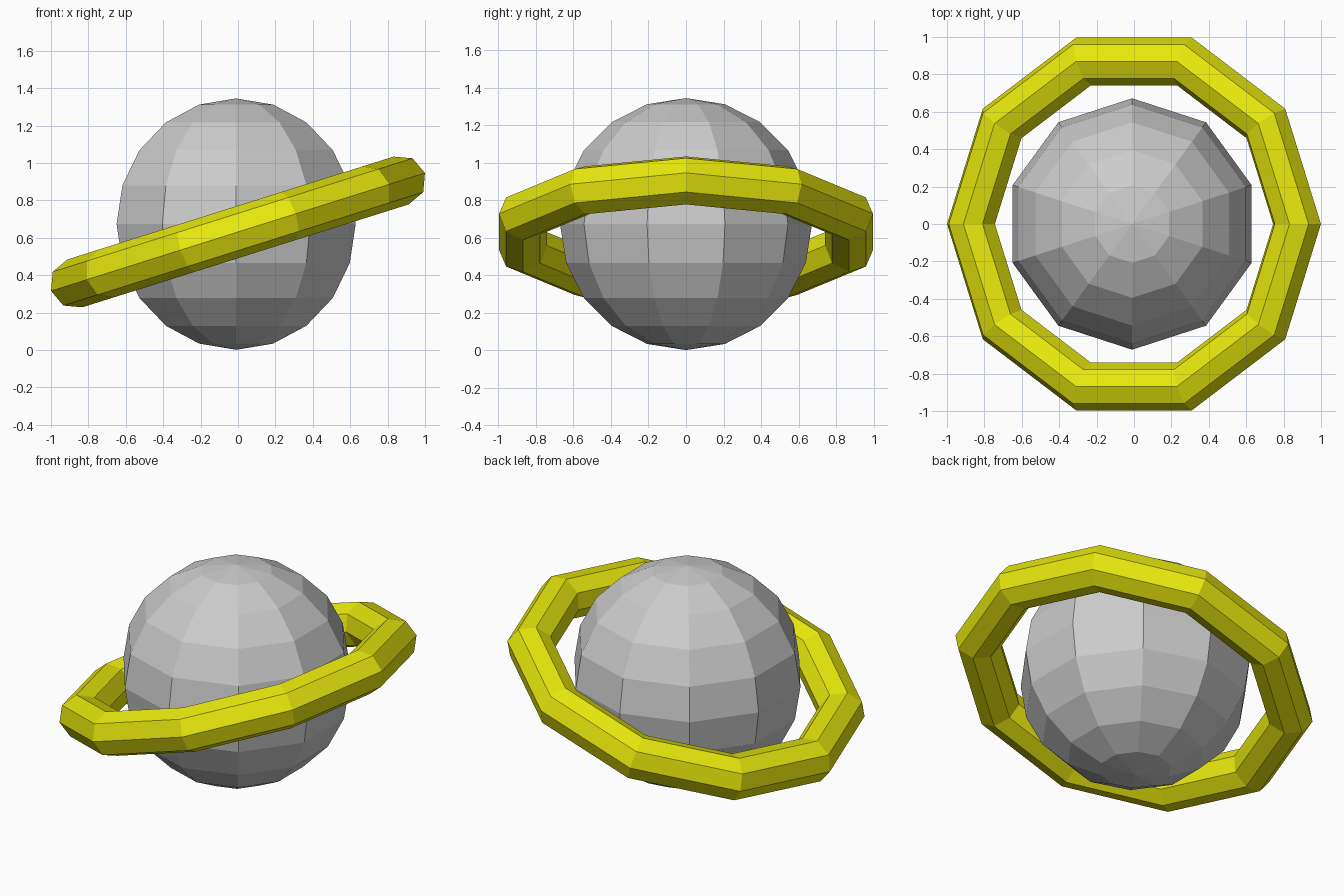
import bpy
from math import radians

if "Cube" in bpy.data.objects:
    bpy.data.objects.remove(bpy.data.objects["Cube"])

# Faceted globe
bpy.ops.mesh.primitive_uv_sphere_add(segments=10, ring_count=10, radius=0.672,
                                     location=(-0.01, 0, 0.673))
globe = bpy.context.object
globe.name = "globe"

# Tilted ring around the globe
bpy.ops.mesh.primitive_torus_add(major_segments=10, minor_segments=8,
                                 major_radius=0.914, minor_radius=0.134,
                                 location=(0, 0, 0.631),
                                 rotation=(0, radians(-17.5), 0))
ring = bpy.context.object
ring.name = "ring"
yellow = bpy.data.materials.new("yellow")
yellow.diffuse_color = (0.8, 0.8, 0.004, 1)
yellow.use_nodes = True
yellow.node_tree.nodes["Principled BSDF"].inputs["Base Color"].default_value = yellow.diffuse_color
ring.data.materials.append(yellow)

# Flat facets on both parts
for part in (globe, ring):
    for face in part.data.polygons:
        face.use_smooth = False
